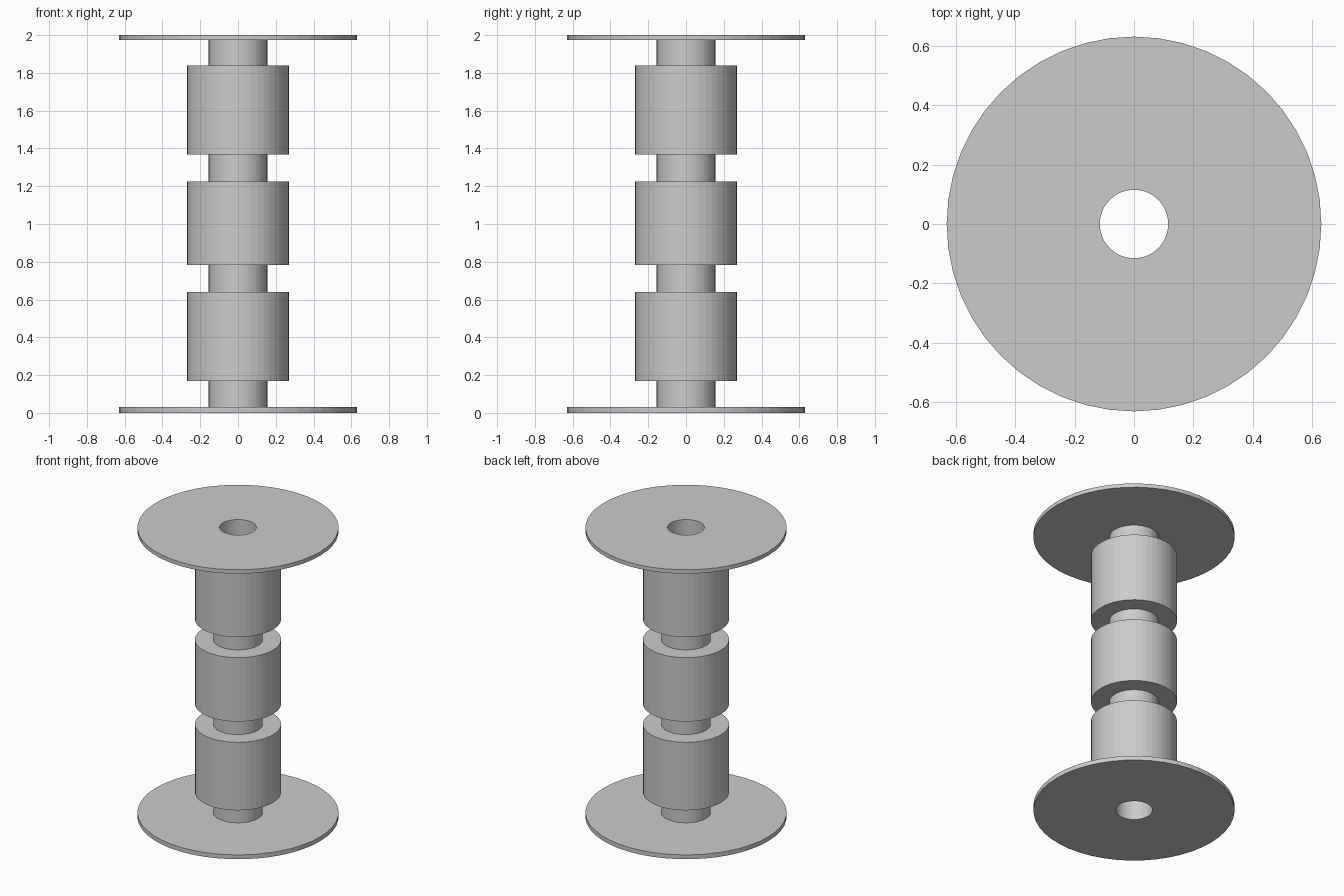
import bpy, bmesh
from math import cos, sin, tau

if "Cube" in bpy.data.objects:
    bpy.data.objects.remove(bpy.data.objects["Cube"])

SIDES = 48
BORE = 0.115


def ring(name, outer, inner, z0, z1):
    """Flat-shaded tube around the z axis, built from a revolved rectangle."""
    bm = bmesh.new()
    profile = [(inner, z0), (outer, z0), (outer, z1), (inner, z1)]
    loops = []
    for i in range(SIDES):
        a = tau * i / SIDES
        loops.append([bm.verts.new((r * cos(a), r * sin(a), z)) for r, z in profile])
    for i in range(SIDES):
        a, b = loops[i], loops[(i + 1) % SIDES]
        for j in range(4):
            k = (j + 1) % 4
            bm.faces.new((a[j], b[j], b[k], a[k]))
    bmesh.ops.recalc_face_normals(bm, faces=bm.faces[:])
    mesh = bpy.data.meshes.new(name)
    bm.to_mesh(mesh)
    bm.free()
    obj = bpy.data.objects.new(name, mesh)
    bpy.context.collection.objects.link(obj)
    return obj


# End discs with the through hole
ring("bottom_flange", 0.63, BORE, 0.0, 0.03)
ring("top_flange", 0.63, BORE, 1.973, 2.0)

# Hollow core between the discs
ring("core_tube", 0.155, BORE, 0.03, 1.973)

# Thick sleeves around the core
for part, z0, z1 in (("lower", 0.17, 0.64), ("middle", 0.783, 1.225), ("upper", 1.367, 1.838)):
    ring(part + "_sleeve", 0.27, 0.145, z0, z1)
